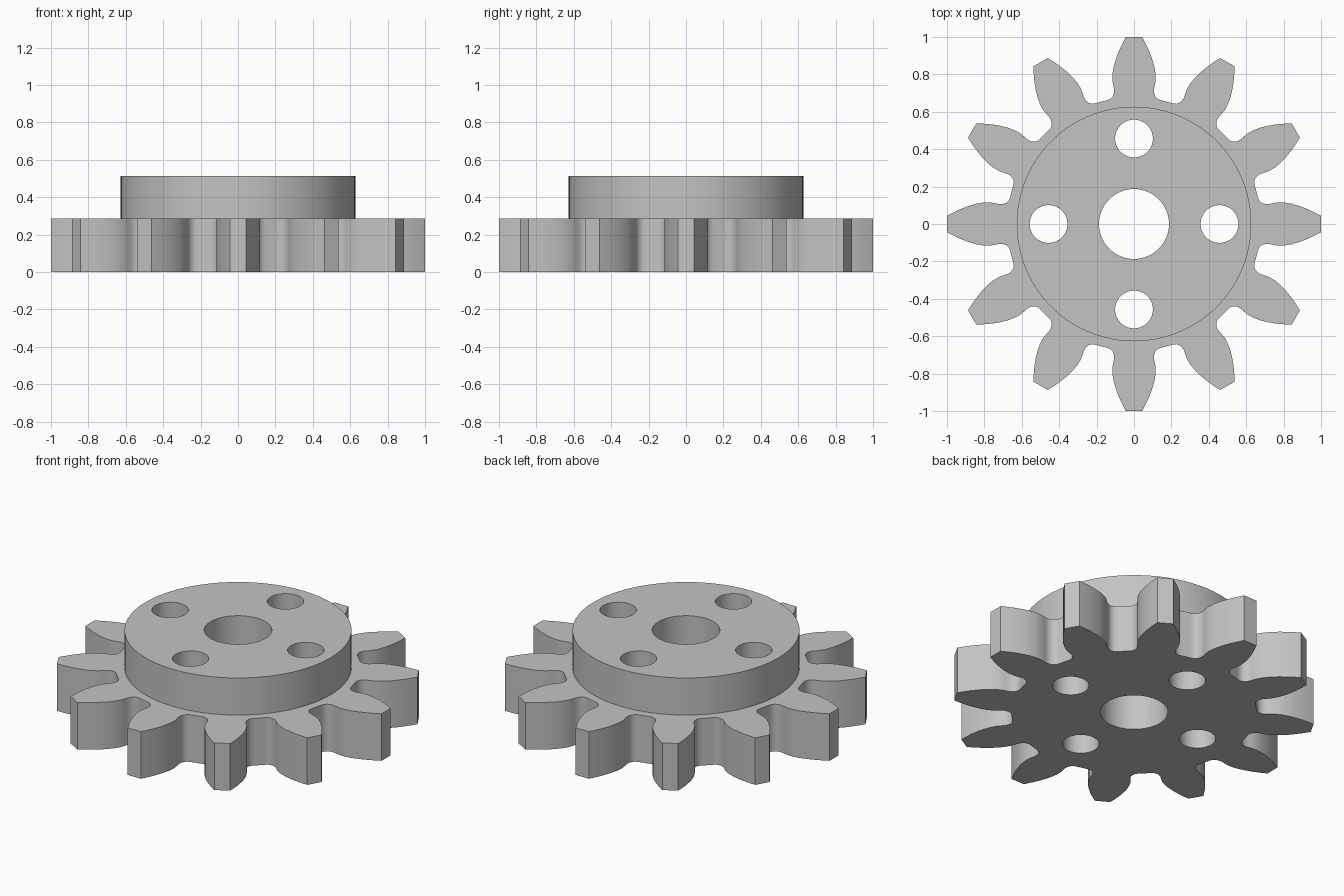
import bpy
import bmesh
from math import sin, cos, tau
from mathutils import Matrix, Vector

cube = bpy.data.objects.get("Cube")
if cube:
    bpy.data.objects.remove(cube, do_unlink=True)

TEETH = 12
GEAR_TOP, HUB_TOP = 0.287, 0.513
HUB_RADIUS, BORE_RADIUS = 0.627, 0.187
HOLE_RADIUS, HOLE_OFFSET = 0.101, 0.457

grey = bpy.data.materials.new("plain grey")
grey.use_nodes = True
grey.diffuse_color = (0.55, 0.55, 0.55, 1)
grey.node_tree.nodes["Principled BSDF"].inputs["Base Color"].default_value = grey.diffuse_color


def circle(radius, center=(0, 0), sides=64):
    return [(center[0] + radius * cos(tau * i / sides),
             center[1] + radius * sin(tau * i / sides)) for i in range(sides)]


def gear_outline():
    # half of one tooth pointing to +y, from tip to root
    half = [(0.044, 0.999), (0.062, 0.965), (0.08, 0.927), (0.096, 0.885),
            (0.108, 0.845), (0.115, 0.805), (0.116, 0.77), (0.111, 0.74),
            (0.106, 0.72), (0.107, 0.7), (0.114, 0.682), (0.125, 0.67),
            (0.14, 0.663), (0.16, 0.658)]
    tooth = [(-x, y) for x, y in half[::-1]] + half
    outline = []
    for i in range(TEETH):
        turn = Matrix.Rotation(-tau * i / TEETH, 2)
        outline += [tuple(turn @ Vector(p)) for p in tooth]
    return outline


def plate(name, outlines, bottom, top):
    # filled flat outline with holes, extruded to a solid
    curve = bpy.data.curves.new(name, "CURVE")
    curve.dimensions = "2D"
    curve.fill_mode = "BOTH"
    curve.extrude = (top - bottom) / 2
    for points in outlines:
        spline = curve.splines.new("POLY")
        spline.points.add(len(points) - 1)
        for target, (x, y) in zip(spline.points, points):
            target.co = (x, y, 0, 1)
        spline.use_cyclic_u = True
    obj = bpy.data.objects.new(name, curve)
    bpy.context.collection.objects.link(obj)
    bpy.ops.object.select_all(action="DESELECT")
    obj.select_set(True)
    bpy.context.view_layer.objects.active = obj
    bpy.ops.object.convert(target="MESH")
    obj = bpy.context.object

    bm = bmesh.new()
    bm.from_mesh(obj.data)
    bmesh.ops.remove_doubles(bm, verts=bm.verts, dist=0.0001)
    bmesh.ops.translate(bm, verts=bm.verts, vec=(0, 0, (top + bottom) / 2))
    bmesh.ops.recalc_face_normals(bm, faces=bm.faces)
    bm.to_mesh(obj.data)
    bm.free()
    obj.data.materials.clear()
    obj.data.materials.append(grey)
    bpy.ops.object.shade_smooth_by_angle(angle=0.5)
    return obj


# centre bore and four bolt holes, shared by both plates
holes = [circle(BORE_RADIUS)]
for i in range(4):
    a = tau * i / 4
    holes.append(circle(HOLE_RADIUS, (HOLE_OFFSET * cos(a), HOLE_OFFSET * sin(a)), 40))

# toothed wheel below, round hub above
plate("toothed_wheel", [gear_outline()] + holes, 0, GEAR_TOP)
plate("hub", [circle(HUB_RADIUS, sides=96)] + holes, GEAR_TOP, HUB_TOP)
